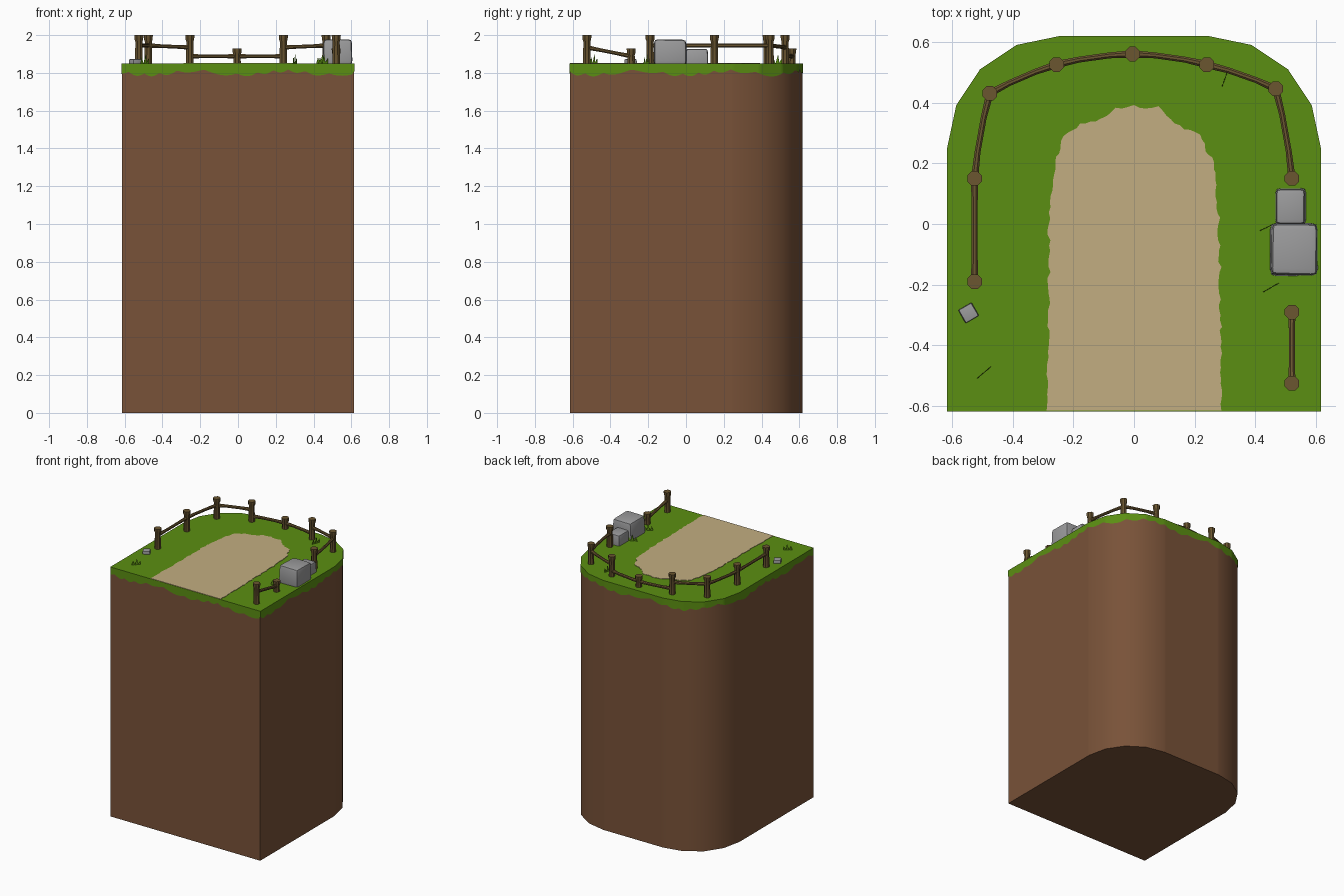
import bpy, bmesh, math, random
from mathutils import Vector, Matrix

if "Cube" in bpy.data.objects:
    bpy.data.objects.remove(bpy.data.objects["Cube"])

random.seed(4)
TOP = 1.85


def material(name, rgb):
    m = bpy.data.materials.new(name)
    m.diffuse_color = (*rgb, 1)
    m.use_nodes = True
    m.node_tree.nodes["Principled BSDF"].inputs["Base Color"].default_value = m.diffuse_color
    return m


GRASS = material("grass green", (0.105, 0.275, 0.006))
EARTH = material("earth brown", (0.19, 0.085, 0.04))
SAND = material("path sand", (0.54, 0.42, 0.22))
WOOD = material("fence wood", (0.145, 0.092, 0.03))
STONE = material("stone grey", (0.33, 0.33, 0.335))


def finish(name, bm, mat, angle=30):
    bmesh.ops.recalc_face_normals(bm, faces=bm.faces)
    me = bpy.data.meshes.new(name)
    bm.to_mesh(me)
    bm.free()
    me.materials.append(mat)
    me.shade_smooth()
    me.set_sharp_from_angle(angle=math.radians(angle))
    ob = bpy.data.objects.new(name, me)
    bpy.context.collection.objects.link(ob)
    return ob


def loft(bm, rings, cap_start=True, cap_end=True):
    """Skin closed rings of points, with optional end caps."""
    vs = [[bm.verts.new(p) for p in r] for r in rings]
    n = len(vs[0])
    for a, b in zip(vs, vs[1:]):
        for i in range(n):
            j = (i + 1) % n
            bm.faces.new((a[i], a[j], b[j], b[i]))
    if cap_start:
        bm.faces.new(vs[0][::-1])
    if cap_end:
        bm.faces.new(vs[-1])


def tube(bm, points, radii, sides=8):
    axis = (Vector(points[-1]) - Vector(points[0])).normalized()
    q = axis.to_track_quat('Z', 'Y')
    rings = []
    for p, r in zip(points, radii):
        rings.append([Vector(p) + q @ Vector((r * math.cos(a), r * math.sin(a), 0))
                      for a in (2 * math.pi * (i + .5) / sides for i in range(sides))])
    loft(bm, rings)


def resample(pts, step, closed=True):
    out = []
    pairs = zip(pts, pts[1:] + pts[:1]) if closed else zip(pts, pts[1:])
    for a, b in pairs:
        a, b = Vector(a), Vector(b)
        n = max(1, round((b - a).length / step))
        out += [a.lerp(b, i / n) for i in range(n)]
    return out if closed else out + [Vector(pts[-1])]


# Earth block: square at the front, rounded at the back
half = [(0.613, -0.615), (0.613, 0.235), (0.613, 0.25), (0.583, 0.39),
        (0.505, 0.508), (0.385, 0.588), (0.245, 0.617), (0.23, 0.617)]
outline = half + [(-x, y) for x, y in half[::-1]]
bm = bmesh.new()
loft(bm, [[(x, y, z) for x, y in outline] for z in (0, TOP - 0.004)])
finish("earth_block", bm, EARTH)

# Grass top with a scalloped skirt hanging over the sides
edge = resample(outline, 0.012)
rim = [(p.x * 1.004, p.y * 1.003, TOP) for p in edge]
hem = []
s = 0
for i, (x, y, z) in enumerate(rim):
    s += (edge[i] - edge[i - 1]).length if i else 0
    drop = 0.042 + 0.016 * abs(math.sin(s * 28 + 1.3 * math.sin(s * 9))) + 0.011 * math.sin(s * 13)
    hem.append((x, y, TOP - drop))
bm = bmesh.new()
loft(bm, [hem, rim], cap_start=False)
finish("grass_top", bm, GRASS)

# Sandy path with a ragged border
track = [(-0.288, -0.615), (-0.28, -0.3), (-0.28, 0.0), (-0.26, 0.2), (-0.235, 0.29),
         (-0.16, 0.335), (-0.11, 0.345), (-0.06, 0.38), (0.0, 0.387), (0.08, 0.385),
         (0.135, 0.335), (0.215, 0.29), (0.262, 0.2), (0.28, 0.0), (0.285, -0.3),
         (0.288, -0.615)]
border = resample(track, 0.018, closed=False)
ragged = [p if p.y < -0.61 else p + (p - Vector((0, -0.1))).normalized() * random.uniform(-0.006, 0.006)
          for p in border]
bm = bmesh.new()
loft(bm, [[(p.x, p.y, z) for p in ragged] for z in (TOP - 0.001, TOP + 0.003)])
finish("sandy_path", bm, SAND)

# Fence posts, x y and top height; some are short
runs = [[(-0.525, -0.19, 2.0), (-0.525, 0.15, 2.0), (-0.475, 0.43, 2.0), (-0.255, 0.525, 2.0),
         (-0.005, 0.56, 1.93), (0.24, 0.525, 2.0), (0.467, 0.445, 2.0), (0.52, 0.15, 2.0)],
        [(0.52, -0.29, 1.93), (0.52, -0.525, 2.0)]]
bm = bmesh.new()
for run in runs:
    for x, y, h in run:
        tube(bm, [(x, y, z) for z in (TOP - 0.01, h - 0.035, h - 0.022, h)],
             (0.022, 0.020, 0.025, 0.026))
finish("fence_posts", bm, WOOD)

# Fence rails, dipping towards short posts and bowing slightly outward
bm = bmesh.new()
for run in runs:
    for a, b in zip(run, run[1:]):
        low = min(a[2], b[2]) < 2
        back = low and a[1] > 0
        za, zb = [1.888 if (back or p[2] < 2) else (1.935 if low or abs(p[0]) < 0.3 else 1.945)
                  for p in (a, b)]
        p, q = Vector((a[0], a[1], za)), Vector((b[0], b[1], zb))
        mid = (p + q) / 2
        bow = Vector((mid.x, mid.y, 0)).normalized() * (0.006 if mid.y > 0.1 else 0)
        tube(bm, [p, p.lerp(q, 0.3) + bow, p.lerp(q, 0.7) + bow, q],
             (0.013, 0.0105, 0.0105, 0.013))
finish("fence_rails", bm, WOOD)


# Stones: jittered boxes with rounded edges
def stone(name, centre, size, turn=0, taper=0.88, jitter=0.06, bevel=0.02):
    bm = bmesh.new()
    bmesh.ops.create_cube(bm, size=1)
    for v in bm.verts:
        if v.co.z > 0:
            v.co.x *= taper
            v.co.y *= taper
        v.co = Vector([c * d * (1 - random.uniform(0, jitter)) for c, d in zip(v.co, size)])
    bmesh.ops.bevel(bm, geom=list(bm.edges), offset=bevel, segments=2, profile=0.6, affect='EDGES')
    bm.transform(Matrix.Translation(centre) @ Matrix.Rotation(math.radians(turn), 4, 'Z'))
    finish(name, bm, STONE, 40)


stone("large_stone", (0.528, -0.083, 1.91), (0.162, 0.182, 0.138), taper=0.95)
stone("small_stone", (0.515, 0.058, 1.883), (0.104, 0.126, 0.09), taper=0.95, bevel=0.014)
stone("pebble", (-0.545, -0.293, 1.858), (0.053, 0.053, 0.03), turn=30, taper=0.95, bevel=0.005)

# Grass tufts: upright thin blades
bm = bmesh.new()
for x, y, turn in [(-0.495, -0.49, 40), (0.45, -0.21, 30), (0.44, -0.01, 25), (0.3, 0.48, 70)]:
    d = Vector((math.cos(math.radians(turn)), math.sin(math.radians(turn)), 0))
    side = Vector((-d.y, d.x, 0)) * 0.001
    for off, lean, h in [(-0.018, -0.018, 0.035), (0.004, 0.008, 0.05), (0.02, 0.03, 0.03)]:
        base = Vector((x, y, TOP - 0.003)) + d * off
        tri = [base - d * 0.011, base + d * 0.011, base + d * (lean - off) + Vector((0, 0, h))]
        loft(bm, [[p - side for p in tri], [p + side for p in tri]])
finish("grass_tufts", bm, GRASS)
